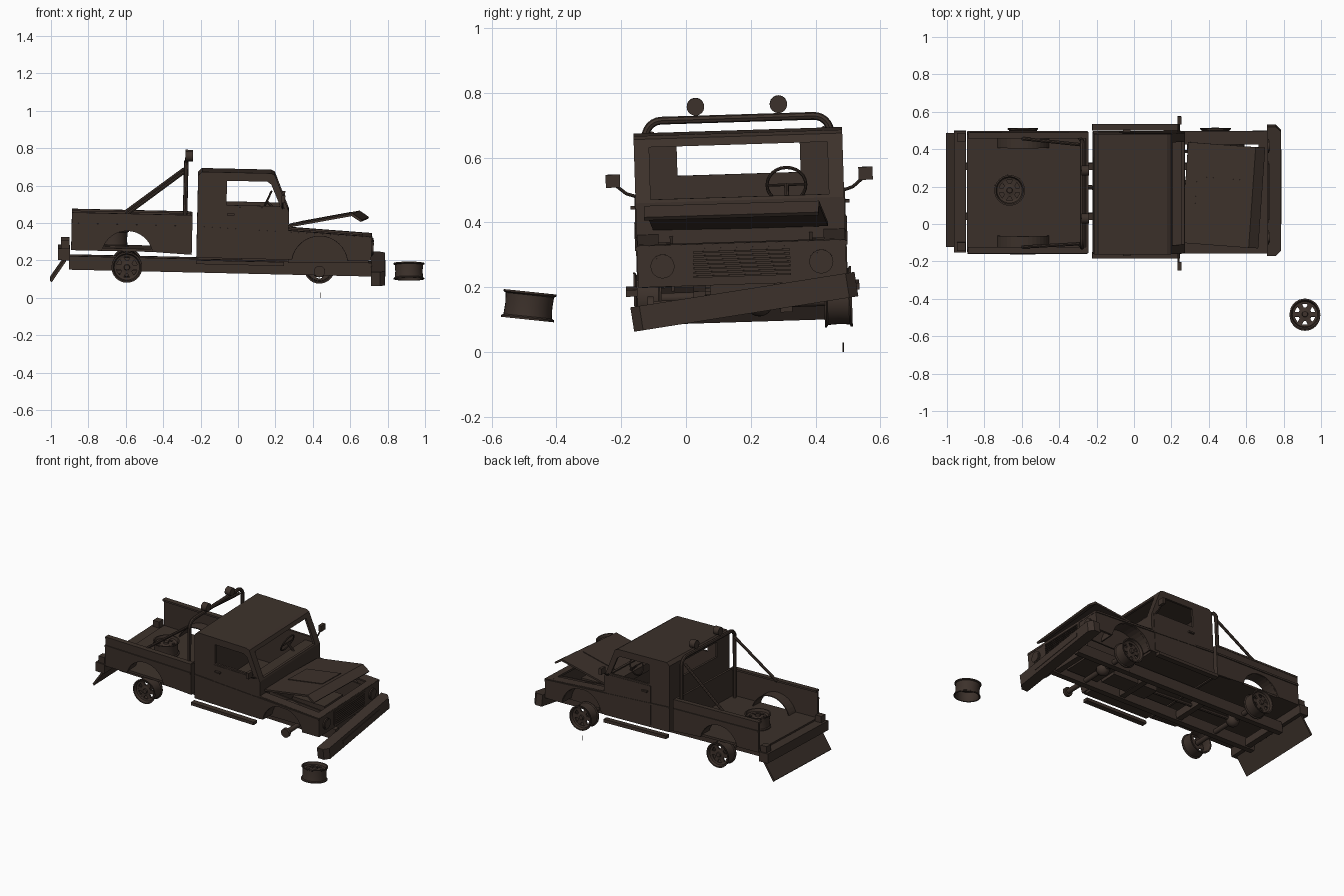
import bpy, bmesh
from math import radians, cos, sin, pi
from mathutils import Matrix, Vector

if "Cube" in bpy.data.objects:
    bpy.data.objects.remove(bpy.data.objects["Cube"])

brown = bpy.data.materials.new("dark_brown")
brown.use_nodes = True
brown.diffuse_color = (0.046, 0.031, 0.024, 1)
brown.node_tree.nodes["Principled BSDF"].inputs["Base Color"].default_value = brown.diffuse_color

Tr, I = Matrix.Translation, Matrix.Identity(4)


def rot(deg, axis):
    return Matrix.Rotation(radians(deg), 4, axis)


# The truck is slumped: slightly rolled and nose down
TRUCK = Tr((0, 0.17, 0.35)) @ rot(1.8, 'X') @ rot(1.3, 'Y') @ Tr((0, 0, -0.35))


def add(name, bm, m=TRUCK, smooth=False):
    bmesh.ops.recalc_face_normals(bm, faces=bm.faces)
    bm.transform(m)
    me = bpy.data.meshes.new(name)
    bm.to_mesh(me)
    bm.free()
    me.materials.append(brown)
    ob = bpy.data.objects.new(name, me)
    bpy.context.scene.collection.objects.link(ob)
    if smooth:
        bpy.ops.object.select_all(action='DESELECT')
        ob.select_set(True)
        bpy.context.view_layer.objects.active = ob
        bpy.ops.object.shade_smooth_by_angle(angle=radians(35))
    return ob


def box_into(bm, x0, x1, y0, y1, z0, z1, m=I):
    mid = Tr(((x0 + x1) / 2, (y0 + y1) / 2, (z0 + z1) / 2))
    bmesh.ops.create_cube(bm, size=1, matrix=m @ mid @ Matrix.Diagonal((x1 - x0, y1 - y0, z1 - z0, 1)))


def box(name, x0, x1, y0, y1, z0, z1, m=TRUCK):
    bm = bmesh.new()
    box_into(bm, x0, x1, y0, y1, z0, z1)
    return add(name, bm, m)


def extrude(name, pts, y0, y1, m=TRUCK):
    """Side profile of (x, z) points pulled across the width."""
    bm = bmesh.new()
    face = bm.faces.new([bm.verts.new((x, y0, z)) for x, z in pts])
    new = bmesh.ops.extrude_face_region(bm, geom=[face])["geom"]
    bmesh.ops.translate(bm, vec=(0, y1 - y0, 0), verts=[v for v in new if isinstance(v, bmesh.types.BMVert)])
    return add(name, bm, m)


def lathe_into(bm, profile, steps=32, m=I):
    """Closed (radius, height) profile spun about z."""
    vs = [bm.verts.new(m @ Vector((r, 0, h))) for r, h in profile]
    es = [bm.edges.new((vs[i], vs[(i + 1) % len(vs)])) for i in range(len(vs))]
    bmesh.ops.spin(bm, geom=vs + es, cent=m @ Vector((0, 0, 0)), axis=m.to_3x3() @ Vector((0, 0, 1)),
                   angle=2 * pi, steps=steps)
    bmesh.ops.remove_doubles(bm, verts=bm.verts, dist=1e-5)


def cylinder(name, centre, r, length, axis='X', m=TRUCK, steps=24):
    turn = {'X': rot(90, 'Y'), 'Y': rot(90, 'X'), 'Z': I}[axis]
    bm = bmesh.new()
    bmesh.ops.create_cone(bm, cap_ends=True, segments=steps, radius1=r, radius2=r, depth=length,
                          matrix=Tr(centre) @ turn)
    return add(name, bm, m, True)


def tube(name, pts, r, cyclic=False):
    cu = bpy.data.curves.new(name, 'CURVE')
    cu.dimensions, cu.bevel_depth, cu.bevel_resolution, cu.use_fill_caps = '3D', r, 2, True
    sp = cu.splines.new('POLY')
    sp.points.add(len(pts) - 1)
    for p, co in zip(sp.points, pts):
        p.co = (*co, 1)
    sp.use_cyclic_u = cyclic
    tmp = bpy.data.objects.new(name + "_path", cu)
    bm = bmesh.new()
    bm.from_mesh(tmp.to_mesh())
    bpy.data.objects.remove(tmp)
    return add(name, bm, TRUCK, True)


def arc(cx, cz, r, a0, a1, n=16):
    angles = [radians(a0 + (a1 - a0) * i / n) for i in range(n + 1)]
    return [(cx + r * cos(a), cz + r * sin(a)) for a in angles]


def cut(ob, *cutters):
    for c in cutters:
        c.hide_render = True
        mod = ob.modifiers.new("cut", 'BOOLEAN')
        mod.operation, mod.object = 'DIFFERENCE', c
    dg = bpy.context.evaluated_depsgraph_get()
    me = bpy.data.meshes.new_from_object(ob.evaluated_get(dg))
    ob.modifiers.clear()
    ob.data = me
    for c in cutters:
        bpy.data.objects.remove(c)


def wheel(name, m):
    """Bare rim, axis z, dished face towards +z."""
    bm = bmesh.new()
    lathe_into(bm, [(.082, -.043), (.082, -.037), (.075, -.033), (.073, 0), (.075, .033), (.082, .037),
                    (.082, .043), (.074, .043), (.068, .03), (.068, -.03), (.074, -.043)], 32, m)
    lathe_into(bm, [(0, .036), (.014, .036), (.016, .026), (.036, .022), (.036, .012), (0, .012)], 24, m)
    lathe_into(bm, [(.056, .024), (.07, .028), (.07, .016), (.056, .014)], 32, m)
    for i in range(6):
        box_into(bm, .03, .062, -.013, .013, .013, .023, m @ rot(60 * i, 'Z'))
    add(name, bm, I, True)


# Cab shell, hollowed and cut for windows
cab = extrude("cab", [(-.22, .22), (-.22, .66), (-.2, .68), (.17, .68), (.19, .67), (.27, .475), (.27, .22)], -.322, .322)
cut(cab,
    extrude("cab_hollow", [(-.205, .235), (-.205, .65), (-.195, .667), (.165, .667), (.178, .66), (.255, .47), (.255, .235)], -.308, .308),
    extrude("side_window_cut", [(-.065, .505), (-.065, .635), (.15, .635), (.172, .62), (.222, .505)], -.5, .5),
    box("windscreen_cut", .1, .4, -.275, .275, .485, .645),
    box("rear_window_cut", -.3, -.1, -.19, .19, .545, .645))
box("dashboard", .17, .256, -.305, .305, .42, .475)
hub = Matrix(((.4, 0, -.9), (0, 1, 0), (.9, 0, .4))).to_4x4()
ring = [Tr((.15, .145, .515)) @ hub @ Vector((.06 * cos(i * pi / 12), .06 * sin(i * pi / 12), 0)) for i in range(24)]
tube("steering_wheel", ring, .005, True)
tube("steering_spoke", [ring[6], ring[18]], .004)
tube("steering_column", [(.15, .145, .515), (.22, .145, .45)], .007)

# Load bed
bed_arch = arc(-.59, .215, .14, 167.6, 12.4)
box("bed_floor", -.89, -.25, -.31, .31, .245, .26)
box("bed_front_wall", -.26, -.245, -.322, .322, .235, .443)
for s, side in ((-1, "right"), (1, "left")):
    a, b = sorted((s * .308, s * .322))
    extrude(side + "_bed_side", [(-.89, .443), (-.89, .245)] + bed_arch + [(-.25, .235), (-.25, .443)], a, b)
    a, b = sorted((s * .29, s * .324))
    box(side + "_bed_rail", -.89, -.25, a, b, .435, .447)
    a, b = sorted((s * .235, s * .315))
    extrude(side + "_wheel_arch_shell", arc(-.59, .215, .145, 165, 15) + arc(-.59, .215, .139, 15, 165), a, b)

    # Front wing with wheel arch, top and inner wall
    a, b = sorted((s * .308, s * .322))
    extrude(side + "_front_wing", [(.27, .376), (.27, .222)] + arc(.44, .2, .15, 171.6, 8.4) + [(.715, .225), (.715, .352)], a, b)
    a, b = sorted((s * .255, s * .32))
    extrude(side + "_wing_top", [(.27, .366), (.27, .377), (.715, .353), (.715, .342)], a, b)
    a, b = sorted((s * .21, s * .22))
    extrude(side + "_inner_wing", [(.27, .2), (.27, .37), (.7, .345), (.7, .21)], a, b)
    a, b = sorted((s * .215, s * .31))
    extrude(side + "_front_arch_liner", arc(.44, .2, .156, 172, 8) + arc(.44, .2, .149, 8, 172), a, b)

    # Side trim, door skin, handle and step
    a, b = sorted((s * .32, s * .328))
    extrude(side + "_waist_trim", [(-.89, .378), (-.89, .39), (-.25, .388), (-.25, .376)], a, b)
    extrude(side + "_cab_trim", [(-.22, .376), (-.22, .388), (.715, .35), (.715, .338)], a, b)
    a, b = sorted((s * .32, s * .325))
    box(side + "_door_skin", -.08, .25, a, b, .235, .495)
    a, b = sorted((s * .32, s * .338))
    box(side + "_door_handle", -.06, -.02, a, b, .45, .46)
    a, b = sorted((s * .325, s * .36))
    box(side + "_side_step", -.22, .25, a, b, .187, .208)

    # Mirror on a bent arm
    tube(side + "_mirror_arm", [(.235, s * .32, .495), (.235, s * .35, .505), (.235, s * .38, .53)], .005)
    a, b = sorted((s * .368, s * .412))
    box(side + "_mirror", .228, .248, a, b, .525, .565)

    # Chassis rail and rear lamp
    a, b = sorted((s * .115, s * .152))
    box(side + "_chassis_rail", -.9, .72, a, b, .135, .208)
    a, b = sorted((s * .27, s * .315))
    box(side + "_rear_lamp", -.945, -.9, a, b, .25, .295)
    cylinder(side + "_headlight", (.717, s * .245, .288), .037, .012)
    cylinder(side + "_headlight_lens", (.72, s * .245, .288), .03, .014)

    # Roll bar brace and roof lamp
    tube(side + "_roll_bar_brace", [(-.295, s * .265, .675), (-.6, s * .29, .44)], .009)
    cylinder(side + "_roof_lamp", (-.27, s * .128, .755), .027, .04)
    cylinder(side + "_roof_lamp_stem", (-.285, s * .128, .725), .006, .03, 'Z')

# Roll bar hoop
bend = [(y, z) for y, z in arc(.235, .665, .05, 0, 90, 6)]
hoop = [(.285, .25)] + bend + [(-y, z) for y, z in reversed(bend)] + [(-.285, .25)]
tube("roll_bar", [(-.285, y, z) for y, z in hoop], .012)

# Nose: grille panel, slats and engine bay
box("nose_panel", .7, .715, -.322, .322, .225, .354)
extrude("nose_top", [(.665, .343), (.665, .356), (.717, .353), (.717, .34)], -.322, .322)
box("grille_frame", .71, .719, -.165, .165, .243, .34)
for i in range(7):
    box("grille_slat", .715, .726, -.15, .15, .25 + i * .0125, .256 + i * .0125)
box("engine_block", .36, .6, -.1, .1, .17, .31)
box("gearbox", .02, .36, -.06, .06, .15, .22)

# Sprung bonnet, lifted at the front and twisted
bonnet = TRUCK @ Tr((.27, 0, 0)) @ rot(-4, 'Z') @ Tr((-.27, 0, 0))
extrude("bonnet", [(.27, .387), (.27, .399), (.63, .474), (.682, .44), (.674, .43), (.625, .46)], -.27, .27, bonnet)
extrude("bonnet_panel", [(.33, .405), (.33, .416), (.6, .472), (.6, .46)], -.09, .09, bonnet)

# Chassis cross members, axles and differentials
for x in (-.85, -.3, .15, .66):
    box("cross_member", x - .02, x + .02, -.12, .12, .145, .195)
for x, end in ((-.59, "rear"), (.44, "front")):
    cylinder(end + "_axle", (x, 0, .16), .016, .57, 'Y')
    bm = bmesh.new()
    bmesh.ops.create_uvsphere(bm, u_segments=16, v_segments=10, radius=.042, matrix=Tr((x, .05, .16)))
    add(end + "_differential", bm, TRUCK, True)
tube("drive_shaft", [(-.59, .05, .165), (.02, 0, .18)], .012)
cylinder("bare_hub", (.44, -.285, .16), .03, .02, 'Y')

# Wheels: three fitted, one spare in the bed, one lying loose
for x, s, label in ((-.59, -1, "rear_right"), (-.59, 1, "rear_left"), (.44, 1, "front_left")):
    wheel(label + "_wheel", TRUCK @ Tr((x, s * .293, .16)) @ rot(-90 * s, 'X'))
wheel("spare_wheel", TRUCK @ Tr((-.665, .01, .303)))
wheel("loose_wheel", Tr((.914, -.485, .143)) @ rot(-6, 'X'))

# Rear beam and hanging tailgate
box("rear_beam", -.96, -.895, -.325, .325, .19, .253)
extrude("tailgate", [(-.915, .185), (-.925, .193), (-1, .08), (-.99, .07)], -.3, .31)

# Front bumper hanging crooked, corners cut back
bm = bmesh.new()
box_into(bm, -.037, .037, -.35, .35, -.038, .038)
corners = [e for e in bm.edges if all(v.co.x > 0 for v in e.verts) and abs(e.verts[0].co.z - e.verts[1].co.z) > .01]
bmesh.ops.bevel(bm, geom=corners, offset=.028, segments=1, affect='EDGES')
box_into(bm, .03, .04, -.18, .22, -.012, .012)
add("front_bumper", bm, Tr((.749, .18, .155)) @ rot(9, 'X'))

# Fallen bolt on the ground
cylinder("fallen_bolt", (.44, .485, .015), .002, .03, 'Z', I, 8)
